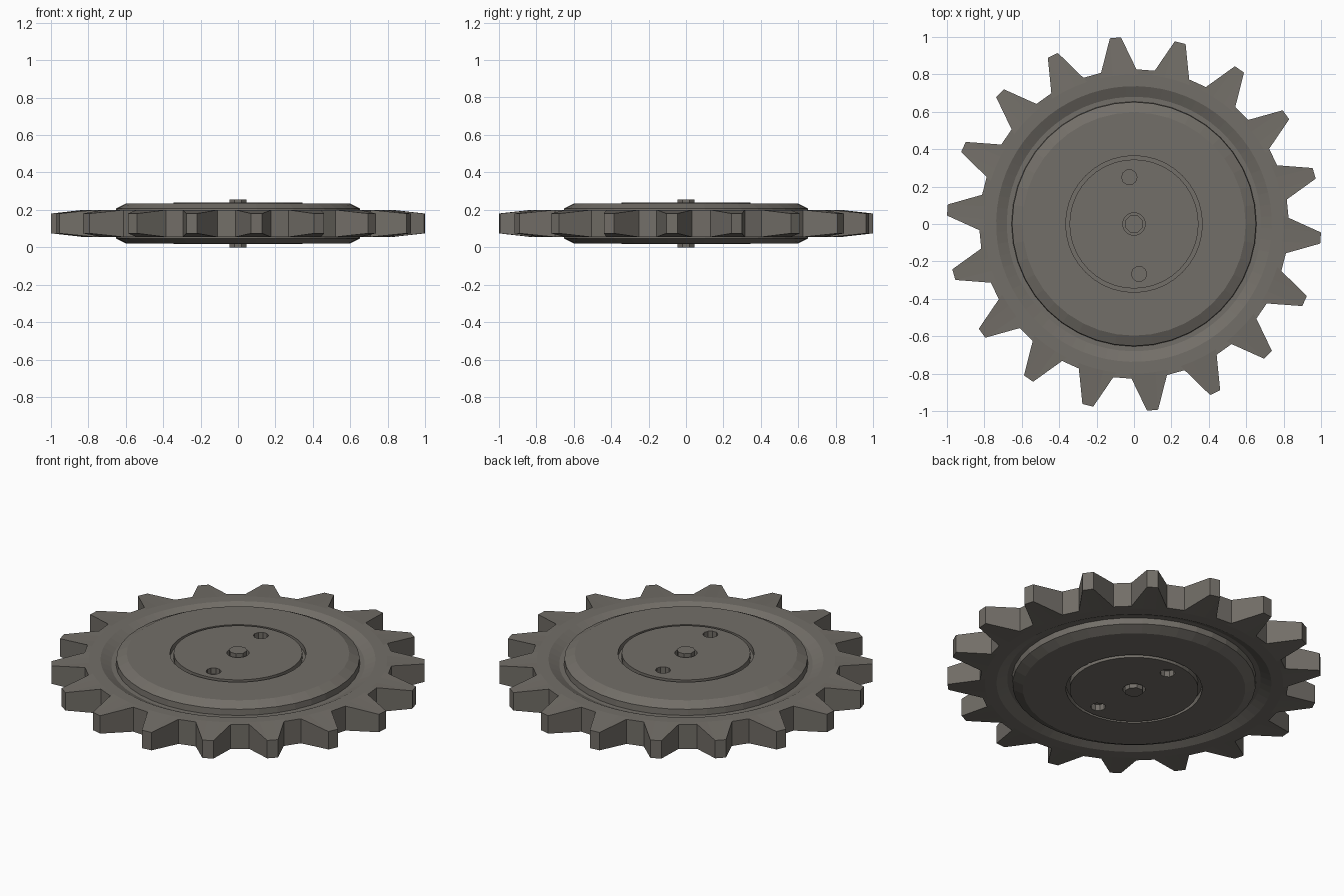
import bpy, bmesh
from math import sin, cos, pi, radians

if "Cube" in bpy.data.objects:
    bpy.data.objects.remove(bpy.data.objects["Cube"])

MID = 0.1275          # mid-plane height; every part is mirrored about it
TEETH = 18
metal = bpy.data.materials.new("warm_grey_metal")
metal.diffuse_color = (0.17, 0.157, 0.138, 1)
metal.use_nodes = True
metal.node_tree.nodes["Principled BSDF"].inputs["Base Color"].default_value = metal.diffuse_color


def finish(name, bm):
    bmesh.ops.remove_doubles(bm, verts=bm.verts, dist=1e-5)
    bmesh.ops.recalc_face_normals(bm, faces=bm.faces)
    me = bpy.data.meshes.new(name)
    bm.to_mesh(me)
    bm.free()
    me.materials.append(metal)
    ob = bpy.data.objects.new(name, me)
    bpy.context.collection.objects.link(ob)
    return ob


def skin(bm, loops, closed):
    """Bridge equal-length point loops; optionally join last to first, else cap."""
    rings = [[bm.verts.new(p) for p in loop] for loop in loops]
    n = len(rings[0])
    pairs = list(zip(rings, rings[1:]))
    if closed:
        pairs.append((rings[-1], rings[0]))
    else:
        bm.faces.new(rings[0])
        bm.faces.new(rings[-1])
    for a, b in pairs:
        for i in range(n):
            j = (i + 1) % n
            bm.faces.new((a[i], a[j], b[j], b[i]))


def circle(r, z, n, x=0, y=0, turn=0.0):
    return [(x + r * cos(turn + 2 * pi * i / n), y + r * sin(turn + 2 * pi * i / n), MID + z)
            for i in range(n)]


def lathe(name, half, n, closed=False):
    """Turn an upper half profile (r, z) and its mirror image."""
    prof = half + [(r, -z) for r, z in reversed(half)]
    bm = bmesh.new()
    skin(bm, [circle(r, z, n) for r, z in prof], closed)
    return finish(name, bm)


# Toothed ring: per tooth two root points and two tip points, tips thinner
PITCH = 2 * pi / TEETH
TOOTH = [(0.827, -6.6, 0.0725), (1.001, -1.7, 0.053),
         (1.001, 1.7, 0.053), (0.827, 6.6, 0.0725)]


def ring_loop(side, r=None, z=None):
    pts = []
    for k in range(TEETH):
        base = radians(-4.3) + k * PITCH
        for i, (tr, da, tz) in enumerate(TOOTH):
            if r is None:
                a, rr, zz = base + radians(da), tr, tz
            else:
                a, rr, zz = base + (i - 1.5) * PITCH / 4, r, z
            pts.append((rr * cos(a), rr * sin(a), MID + side * zz))
    return pts


bm = bmesh.new()
skin(bm, [ring_loop(-1), ring_loop(1),
          # shoulder under the teeth, rim edge, slope into groove, bore
          ring_loop(1, 0.80, 0.0725), ring_loop(1, 0.737, 0.0725),
          ring_loop(1, 0.68, 0.045), ring_loop(1, 0.64, 0.045),
          ring_loop(-1, 0.64, 0.045), ring_loop(-1, 0.68, 0.045),
          ring_loop(-1, 0.737, 0.0725), ring_loop(-1, 0.80, 0.0725)], True)
finish("toothed_ring", bm)

# Web disc with bevelled edge and a recessed seat for the hub
lathe("web_disc", [(0.365, 0.075), (0.365, 0.1075), (0.597, 0.1075),
                   (0.652, 0.08), (0.655, 0.04)], 40)

# Hub plate: annulus with a centre bore and two drive holes
hub = lathe("hub_plate", [(0.06, 0.111), (0.345, 0.111)], 40, True)
bm = bmesh.new()
for x, y in ((-0.025, 0.25), (0.027, -0.267)):
    skin(bm, [circle(0.041, z, 10, x, y) for z in (-0.2, 0.2)], False)
cutter = finish("drive_hole_cutter", bm)
cutter.hide_render = True
mod = hub.modifiers.new("drive_holes", 'BOOLEAN')
mod.operation = 'DIFFERENCE'
mod.solver = 'EXACT'
mod.object = cutter
bpy.context.view_layer.objects.active = hub
bpy.ops.object.modifier_apply(modifier=mod.name)
bpy.data.objects.remove(cutter)

# Centre axle pin, eight-sided
bm = bmesh.new()
skin(bm, [circle(0.05, z, 8, turn=pi / 8) for z in (-MID, 0.1275)], False)
finish("axle_pin", bm)
